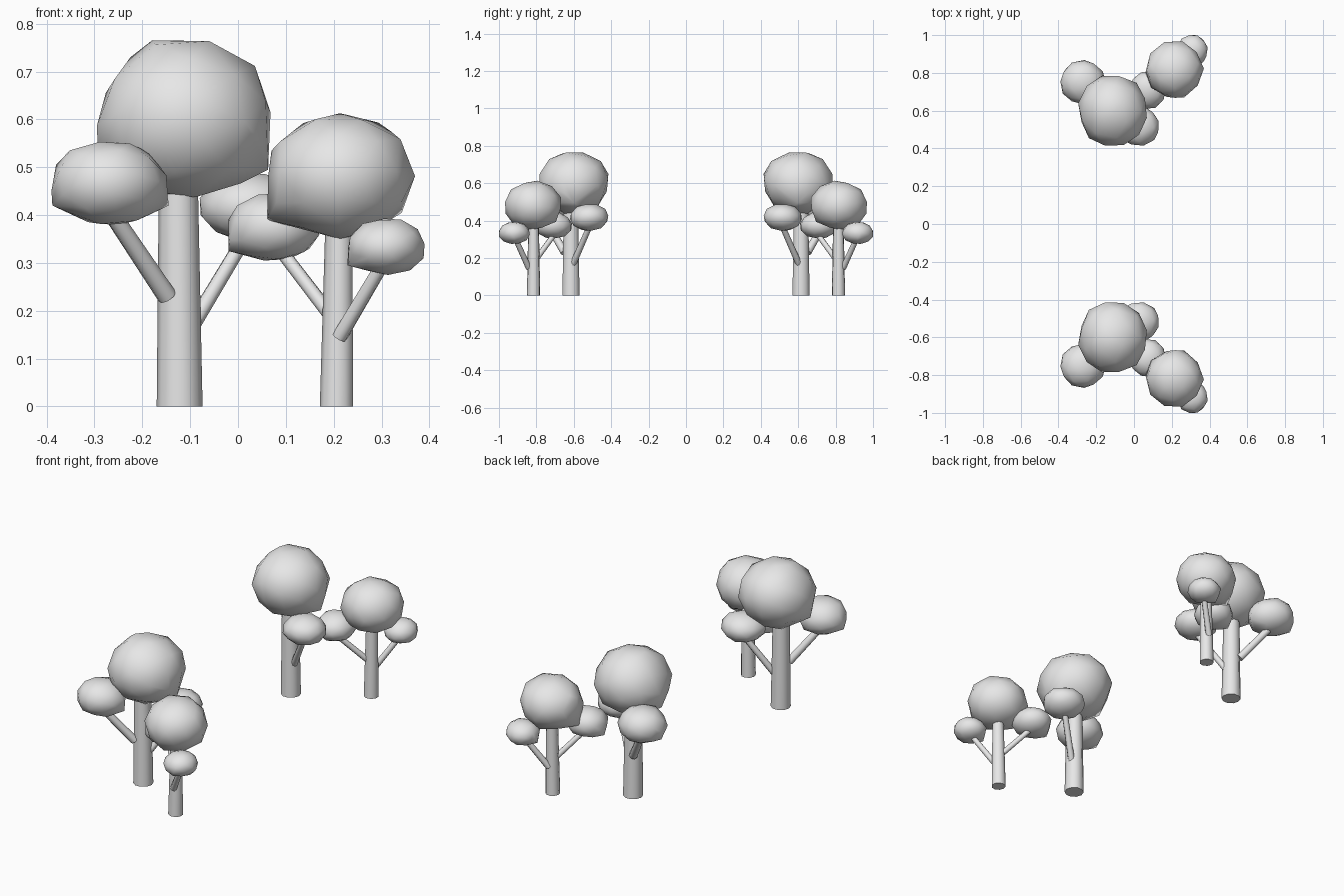
import bpy, bmesh, math, random
from mathutils import Vector, Matrix, Euler

cube = bpy.data.objects.get("Cube")
if cube:
    bpy.data.objects.remove(cube, do_unlink=True)

grey = bpy.data.materials.new("plain_grey")
grey.use_nodes = True
grey.diffuse_color = (0.8, 0.8, 0.8, 1)
grey.node_tree.nodes["Principled BSDF"].inputs["Base Color"].default_value = (0.8, 0.8, 0.8, 1)


def finish(bm, name, angle):
    """Turn a bmesh into a shaded object."""
    bmesh.ops.recalc_face_normals(bm, faces=bm.faces)
    mesh = bpy.data.meshes.new(name)
    bm.to_mesh(mesh)
    bm.free()
    mesh.materials.append(grey)
    obj = bpy.data.objects.new(name, mesh)
    bpy.context.collection.objects.link(obj)
    bpy.ops.object.select_all(action='DESELECT')
    obj.select_set(True)
    bpy.context.view_layer.objects.active = obj
    bpy.ops.object.shade_smooth_by_angle(angle=math.radians(angle))


def limb(name, start, end, r1, r2, side, sides=8):
    """Tapered trunk or branch between two points."""
    a, b = (Vector((p[0], p[1] * side, p[2])) for p in (start, end))
    axis = b - a
    matrix = Matrix.Translation((a + b) / 2) @ axis.to_track_quat('Z', 'Y').to_matrix().to_4x4()
    bm = bmesh.new()
    bmesh.ops.create_cone(bm, cap_ends=True, segments=sides, radius1=r1, radius2=r2,
                          depth=axis.length, matrix=matrix)
    finish(bm, name, 50)


def crown(name, low, high, corners, seed, side):
    """Faceted ball fitted to a box, pulled out to a few corners."""
    rng = random.Random(seed)
    bm = bmesh.new()
    bmesh.ops.create_icosphere(bm, subdivisions=2, radius=1)
    turn = Euler([rng.uniform(0, math.tau) for _ in range(3)]).to_matrix()
    points = [turn @ v.co * rng.uniform(0.97, 1.03) for v in bm.verts]
    bm.clear()
    lo = [min(p[i] for p in points) for i in range(3)]
    hi = [max(p[i] for p in points) for i in range(3)]
    fitted = [[low[i] + (p[i] - lo[i]) / (hi[i] - lo[i]) * (high[i] - low[i])
               for i in range(3)] for p in points]
    for x, y, z in fitted + corners:
        bm.verts.new((x, y * side, z))
    hull = bmesh.ops.convex_hull(bm, input=bm.verts)
    spare = {g for g in hull["geom_interior"] if isinstance(g, bmesh.types.BMVert)}
    spare |= {v for v in bm.verts if not v.link_faces}
    bmesh.ops.delete(bm, geom=list(spare), context='VERTS')
    finish(bm, name, 40)


# The same pair of trees stands at the front and, mirrored, at the back
for side, place in ((1, "front"), (-1, "back")):
    # Tall tree
    limb(f"{place}_tall_trunk", (-.122, -.615, 0), (-.125, -.615, .52), .048, .04, side, 10)
    limb(f"{place}_tall_outer_branch", (-.148, -.65, .23), (-.275, -.76, .42), .021, .018, side)
    limb(f"{place}_tall_inner_branch", (-.098, -.605, .165), (.025, -.515, .37), .017, .015, side)
    crown(f"{place}_tall_crown", (-.295, -.785, .437), (.068, -.415, .765),
          [(.063, -.6, .495), (-.18, -.6, .765), (-.05, -.6, .752), (-.292, -.62, .51)], 3, side)
    crown(f"{place}_tall_outer_puff", (-.39, -.868, .38), (-.15, -.635, .553),
          [(-.145, -.74, .42), (-.388, -.76, .42)], 5, side)
    crown(f"{place}_tall_inner_puff", (-.08, -.62, .345), (.13, -.415, .487),
          [(-.078, -.52, .4)], 8, side)
    # Short tree
    limb(f"{place}_short_trunk", (.207, -.815, 0), (.212, -.815, .43), .036, .028, side, 9)
    limb(f"{place}_short_inner_branch", (.19, -.8, .195), (.075, -.69, .345), .015, .014, side)
    limb(f"{place}_short_outer_branch", (.212, -.84, .145), (.31, -.915, .31), .016, .014, side)
    crown(f"{place}_short_crown", (.063, -.967, .35), (.37, -.668, .613),
          [(.061, -.8, .39), (.32, -.81, .575), (.07, -.81, .535)], 12, side)
    crown(f"{place}_short_inner_puff", (-.02, -.81, .305), (.17, -.61, .445),
          [(-.02, -.71, .325)], 15, side)
    crown(f"{place}_short_outer_puff", (.23, -1, .275), (.39, -.835, .393),
          [(.229, -.91, .295), (.388, -.92, .31)], 21, side)
